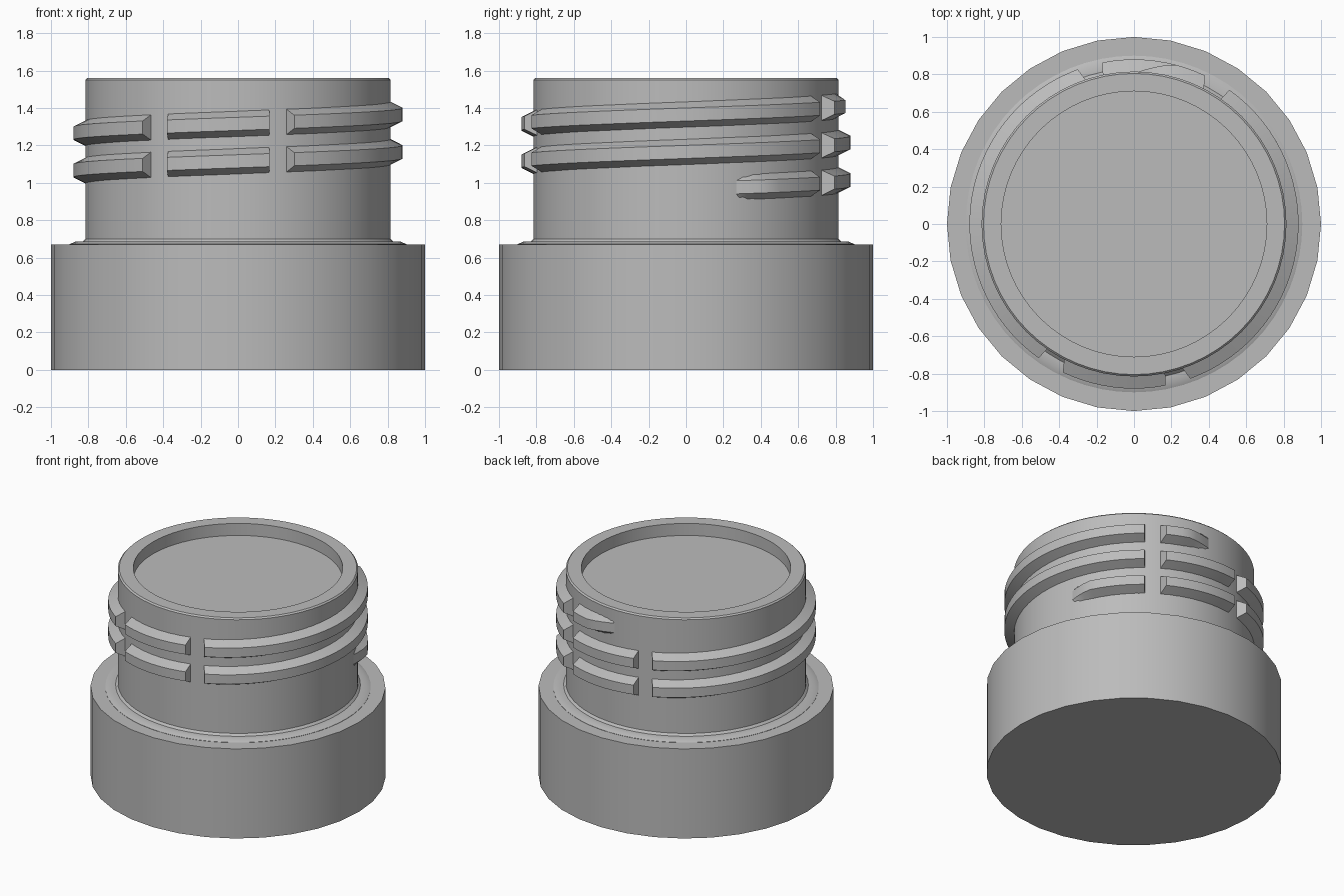
import bpy, bmesh
from math import sin, cos, radians, pi

cube = bpy.data.objects.get("Cube")
if cube:
    bpy.data.objects.remove(cube, do_unlink=True)

grey = bpy.data.materials.new("plain grey")
grey.use_nodes = True
COLOUR = (0.5, 0.5, 0.5, 1)
grey.diffuse_color = COLOUR
grey.node_tree.nodes["Principled BSDF"].inputs["Base Color"].default_value = COLOUR


def finish(name, bm):
    """Turn a bmesh into a smooth-shaded object with crisp edges."""
    bmesh.ops.recalc_face_normals(bm, faces=bm.faces)
    mesh = bpy.data.meshes.new(name)
    bm.to_mesh(mesh)
    bm.free()
    mesh.materials.append(grey)
    ob = bpy.data.objects.new(name, mesh)
    bpy.context.collection.objects.link(ob)
    bpy.ops.object.select_all(action='DESELECT')
    ob.select_set(True)
    bpy.context.view_layer.objects.active = ob
    bpy.ops.object.shade_smooth_by_angle(angle=radians(30))


def loft(bm, rings, closed):
    """Bridge rings of points and cap both ends; closed rings wrap around."""
    rows = [[bm.verts.new(p) for p in ring] for ring in rings]
    for a, b in zip(rows, rows[1:]):
        n = len(a)
        for i in range(n if closed else n - 1):
            j = (i + 1) % n
            bm.faces.new((a[i], a[j], b[j], b[i]))
    bm.faces.new(rows[0])
    bm.faces.new(rows[-1])


def lathe(name, profile, sides):
    bm = bmesh.new()
    loft(bm, [[(r * sin(2 * pi * i / sides), r * cos(2 * pi * i / sides), z)
               for i in range(sides)] for r, z in profile], True)
    finish(name, bm)


# Wide base and the neck with its foot bead and shallow recessed top
lathe("base", [(1, 0), (1, 0.67)], 32)
lathe("neck", [(0.90, 0.66), (0.90, 0.672), (0.87, 0.685), (0.83, 0.685),
               (0.815, 0.70), (0.815, 1.55), (0.805, 1.56),
               (0.71, 1.56), (0.71, 1.47)], 64)

# Screw thread: two and a bit turns, split into segments by four gaps
START, END, PITCH = 18, 810, 0.2
ROOT, NECK, DEPTH = 0.79, 0.81, 0.07


def thread_section(root_angle, crest_angle):
    taper = min(1, (crest_angle - START) / 11, (END - crest_angle) / 14)
    crest = NECK - 0.004 + (DEPTH + 0.004) * max(0, taper)
    points = []
    for angle, r, dz in ((root_angle, ROOT, -0.08), (crest_angle, crest, -0.035),
                         (crest_angle, crest, 0.035), (root_angle, ROOT, 0.08)):
        t = radians(angle)
        z = 0.965 + PITCH * angle / 360 + dz
        points.append((r * cos(t), r * sin(t), z))
    return points


def clip(angle):
    return min(END, max(START, angle))


bm = bmesh.new()
# Root and crest angles at the two ends of each segment in a half turn
SEGMENTS = (((-72, -70), (55.4, 54.6)), ((62, 64.4), (102.1, 101.1)))
for half_turn in range(5):
    for first, last in SEGMENTS:
        r0, c0 = (clip(a + 180 * half_turn) for a in first)
        r1, c1 = (clip(a + 180 * half_turn) for a in last)
        if r1 - r0 < 1:
            continue
        steps = max(6, int((r1 - r0) / 4))
        loft(bm, [thread_section(r0 + (r1 - r0) * i / steps,
                                 c0 + (c1 - c0) * i / steps)
                  for i in range(steps + 1)], True)
finish("screw_thread", bm)
